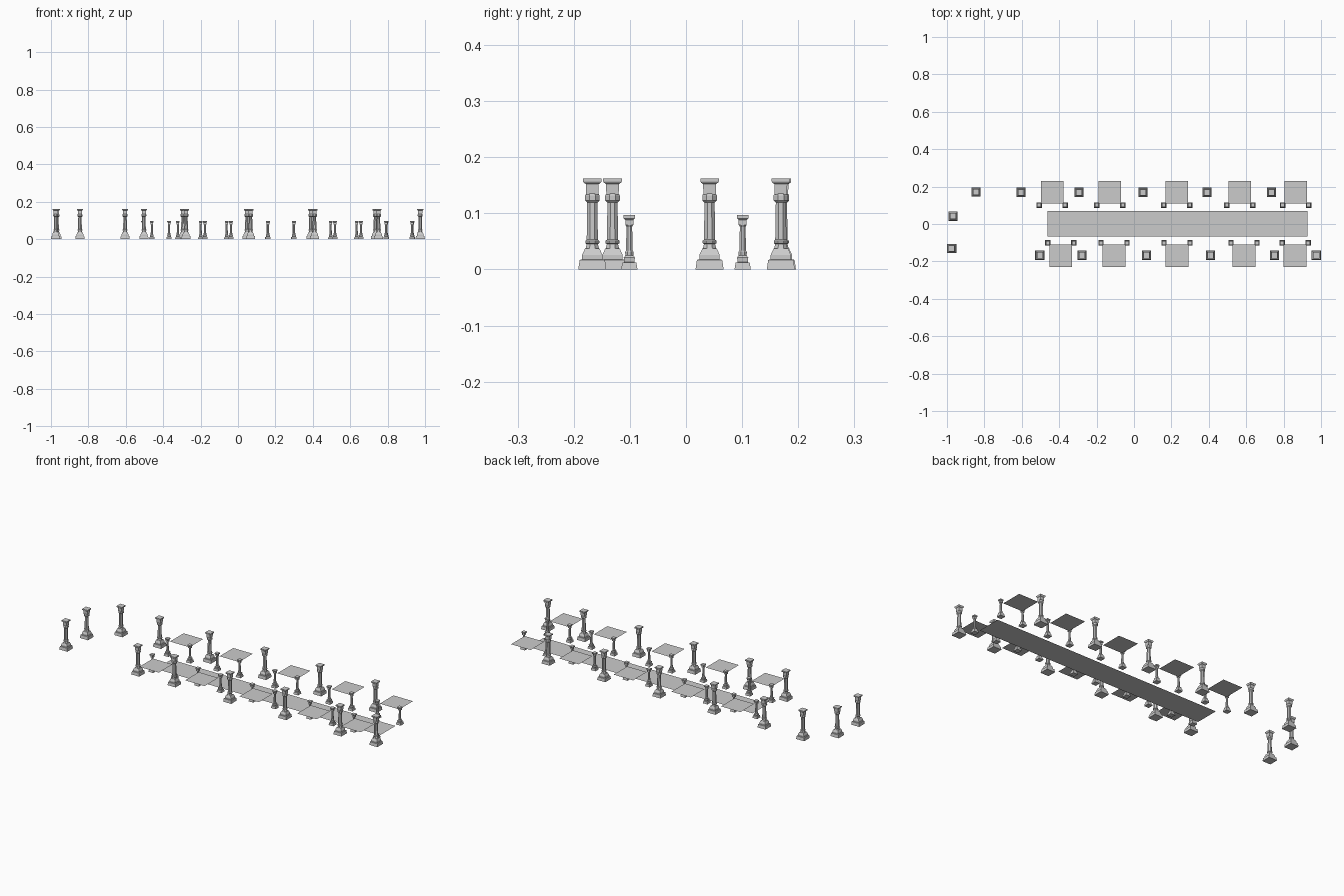
import bpy, bmesh, math

if "Cube" in bpy.data.objects:
    bpy.data.objects.remove(bpy.data.objects["Cube"])

stone = bpy.data.materials.new("grey stone")
stone.diffuse_color = (0.6, 0.6, 0.6, 1)
stone.use_nodes = True
stone.node_tree.nodes["Principled BSDF"].inputs["Base Color"].default_value = stone.diffuse_color


def finish(bm, name):
    mesh = bpy.data.meshes.new(name)
    bm.to_mesh(mesh)
    bm.free()
    mesh.materials.append(stone)
    return mesh


def add_section(bm, sides, profile):
    """Stack rings of (width across flats, height) and cap both ends."""
    rings = []
    for width, z in profile:
        r = width / 2 / math.cos(math.pi / sides)
        angles = [math.tau * (i + 0.5) / sides for i in range(sides)]
        rings.append([bm.verts.new((r * math.cos(a), r * math.sin(a), z)) for a in angles])
    for low, high in zip(rings, rings[1:]):
        for i in range(sides):
            j = (i + 1) % sides
            bm.faces.new((low[i], low[j], high[j], high[i]))
    bm.faces.new(rings[0][::-1])
    bm.faces.new(rings[-1])


def column_mesh(name, base, shaft, capital):
    bm = bmesh.new()
    add_section(bm, 4, base)
    add_section(bm, 8, shaft)
    add_section(bm, 4, capital)
    return finish(bm, name)


def sheet_mesh(name, width, depth):
    bm = bmesh.new()
    x, y = width / 2, depth / 2
    bm.faces.new([bm.verts.new(p) for p in ((-x, -y, 0), (x, -y, 0), (x, y, 0), (-x, y, 0))])
    return finish(bm, name)


def place(name, mesh, x, y, z=0):
    ob = bpy.data.objects.new(name, mesh)
    ob.location = (x, y, z)
    bpy.context.collection.objects.link(ob)


# Tall column: stepped plinth, shaft with collars, block capital
tall = column_mesh(
    "tall_column",
    [(0.050, 0), (0.045, 0.017), (0.036, 0.018), (0.036, 0.026), (0.026, 0.037)],
    [(0.024, 0.037), (0.020, 0.045), (0.025, 0.047), (0.025, 0.051), (0.020, 0.053),
     (0.018, 0.119), (0.026, 0.123), (0.026, 0.132), (0.022, 0.135)],
    [(0.022, 0.134), (0.023, 0.152), (0.031, 0.155), (0.033, 0.157), (0.033, 0.162)])

# Short post: a slimmer version
short = column_mesh(
    "short_post",
    [(0.029, 0), (0.025, 0.012), (0.018, 0.013), (0.020, 0.021), (0.014, 0.025)],
    [(0.014, 0.025), (0.015, 0.031), (0.012, 0.034), (0.010, 0.076), (0.014, 0.080)],
    [(0.014, 0.079), (0.014, 0.088), (0.020, 0.091), (0.020, 0.097)])

# Tall columns: two rows and the open curved end
for x in (-0.604, -0.294, 0.048, 0.390, 0.735):
    place("back_column", tall, x, 0.169)
for x in (-0.503, -0.278, 0.067, 0.409, 0.751, 0.974):
    place("front_column", tall, x, -0.167)
for x, y in ((-0.845, 0.171), (-0.968, 0.042), (-0.975, -0.131)):
    place("end_column", tall, x, y)

# Bays: a raised sheet with a short post at each inner corner
panel = sheet_mesh("bay_panel", 0.121, 0.121)
bays = {1: (-0.438, -0.130, 0.228, 0.565, 0.864),
        -1: (-0.391, -0.107, 0.230, 0.588, 0.861)}
for side, centres in bays.items():
    for x in centres:
        place("bay_panel", panel, x, side * 0.169, 0.077)
        for dx in (-0.0695, 0.0695):
            place("short_post", short, x + dx, side * 0.101)

# Long walkway between the rows
place("walkway", sheet_mesh("walkway", 1.391, 0.136), 0.2325, 0.002)
